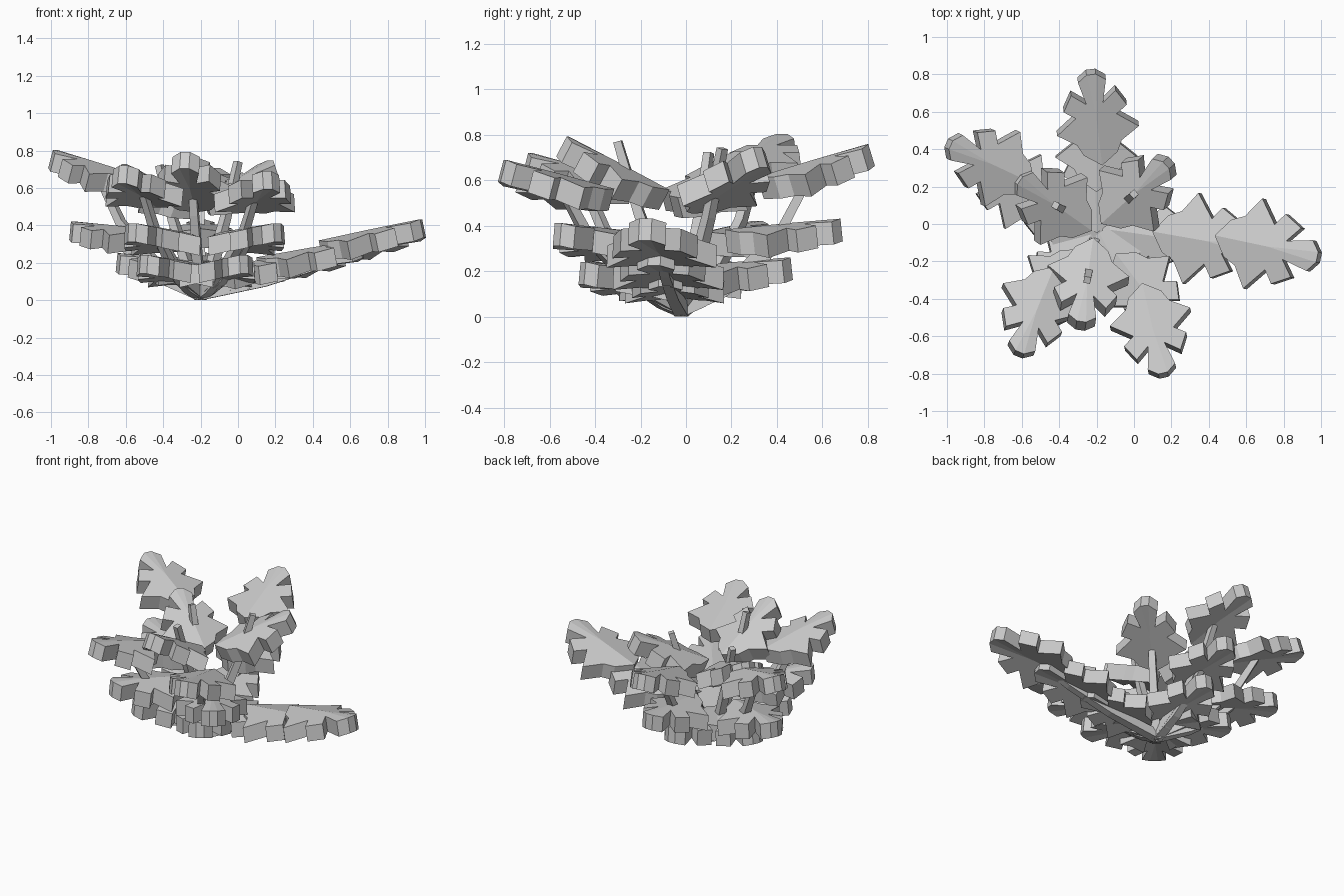
import bpy, bmesh
from math import radians, cos, sin
from mathutils import Vector, Matrix

if "Cube" in bpy.data.objects:
    bpy.data.objects.remove(bpy.data.objects["Cube"])

ROOT = Vector((-0.2, -0.02, 0.03))
# right half of the lobed outline: (forward, sideways) from the fan centre
HALF = [(0.25, 0.025), (0.21, 0.075), (0.085, 0.045), (0.14, 0.12), (0.05, 0.17),
        (0.01, 0.11), (-0.08, 0.22), (-0.14, 0.12), (-0.20, 0.09)]
OUTLINE = HALF + [(-0.26, 0.0)] + [(x, -y) for x, y in reversed(HALF)]


def make_object(name, bm):
    bmesh.ops.recalc_face_normals(bm, faces=bm.faces)
    mesh = bpy.data.meshes.new(name)
    bm.to_mesh(mesh)
    bm.free()
    obj = bpy.data.objects.new(name, mesh)
    bpy.context.collection.objects.link(obj)
    return obj


def leaf(name, pos, yaw, pitch, size=1.0, thick=0.1):
    """Thick lobed leaf, a fan of faces around a raised centre."""
    bm = bmesh.new()
    m = (Matrix.Translation(pos) @ Matrix.Rotation(radians(yaw), 4, 'Z')
         @ Matrix.Rotation(radians(-pitch), 4, 'Y'))
    rings, mids = [], []
    for dz in (0, -thick):
        rings.append([bm.verts.new(m @ Vector((x * size, y * size, dz - 0.2 * abs(y) * size)))
                      for x, y in OUTLINE])
        mids.append(bm.verts.new(m @ Vector((0, 0, dz))))
    n = len(OUTLINE)
    for i in range(n):
        j = (i + 1) % n
        bm.faces.new((mids[0], rings[0][j], rings[0][i]))
        bm.faces.new((mids[1], rings[1][i], rings[1][j]))
        bm.faces.new((rings[0][i], rings[0][j], rings[1][j], rings[1][i]))
    make_object(name, bm)


def stem(name, end, bow, r0=0.03, r1=0.018):
    """Square tapered stem bowing outward from the root to a leaf."""
    end = Vector(end)
    d = end - ROOT
    ctrl = ROOT + Vector((d.x * bow, d.y * bow, d.z * 0.3))
    side = Vector((-d.y, d.x, 0)).normalized()
    bm = bmesh.new()
    rings = []
    for k in range(4):
        t = k / 3
        p = ROOT * (1 - t) ** 2 + ctrl * 2 * t * (1 - t) + end * t * t
        tan = ((ctrl - ROOT) * (1 - t) + (end - ctrl) * t).normalized()
        up = tan.cross(side)
        r = r0 + (r1 - r0) * t
        rings.append([bm.verts.new(p + side * a * r + up * b * r)
                      for a, b in ((1, 1), (-1, 1), (-1, -1), (1, -1))])
    for a, b in zip(rings, rings[1:]):
        for i in range(4):
            bm.faces.new((a[i], a[(i + 1) % 4], b[(i + 1) % 4], b[i]))
    bm.faces.new(rings[0])
    bm.faces.new(rings[-1])
    make_object(name, bm)


# outer upper leaves: x, y, z, yaw, pitch
for i, (x, y, z, yaw, pitch) in enumerate([
        (-0.76, 0.32, 0.74, 155, 16), (-0.20, 0.56, 0.69, 97, 17),
        (-0.52, -0.46, 0.66, 248, 15), (0.10, -0.56, 0.63, 283, 15)]):
    leaf(f"upper_leaf_{i}", (x, y, z), yaw, pitch)
    stem(f"upper_stem_{i}", (x, y, z - 0.04), 0.72)

# inner upper leaves, steeper, with stem ends poking through
for i, (x, y, z, yaw, pitch) in enumerate([
        (-0.42, 0.10, 0.63, 145, 24), (0.00, 0.16, 0.65, 42, 24),
        (-0.25, -0.30, 0.68, 262, 28)]):
    leaf(f"inner_leaf_{i}", (x, y, z), yaw, pitch)
    stem(f"inner_stem_{i}", (x, y, z + 0.09), 0.5)

# middle and low tiers, placed around the root: angle, radius, height
for tier, pitch, data in (
        ("middle", 6, [(154, 0.51, 0.38), (90, 0.45, 0.39), (236, 0.40, 0.37), (307, 0.43, 0.37)]),
        ("low", 6, [(158, 0.22, 0.21), (92, 0.23, 0.22), (232, 0.24, 0.20), (298, 0.24, 0.20)])):
    for i, (a, r, z) in enumerate(data):
        p = ROOT + Vector((r * cos(radians(a)), r * sin(radians(a)), z - 0.01))
        leaf(f"{tier}_leaf_{i}", p, a, pitch)
        stem(f"{tier}_stem_{i}", p - Vector((0, 0, 0.06)), 0.65)

# long branch on the right with three overlapping leaves
for i, (x, y, z, pitch, size) in enumerate([
        (0.08, -0.06, 0.21, 6, 1.0), (0.38, -0.09, 0.28, 10, 1.12), (0.71, -0.12, 0.38, 12, 1.12)]):
    leaf(f"branch_leaf_{i}", (x, y, z), -8 - 2 * i, pitch, size)
    stem(f"branch_stem_{i}", (x, y, z - 0.07), 0.6)
